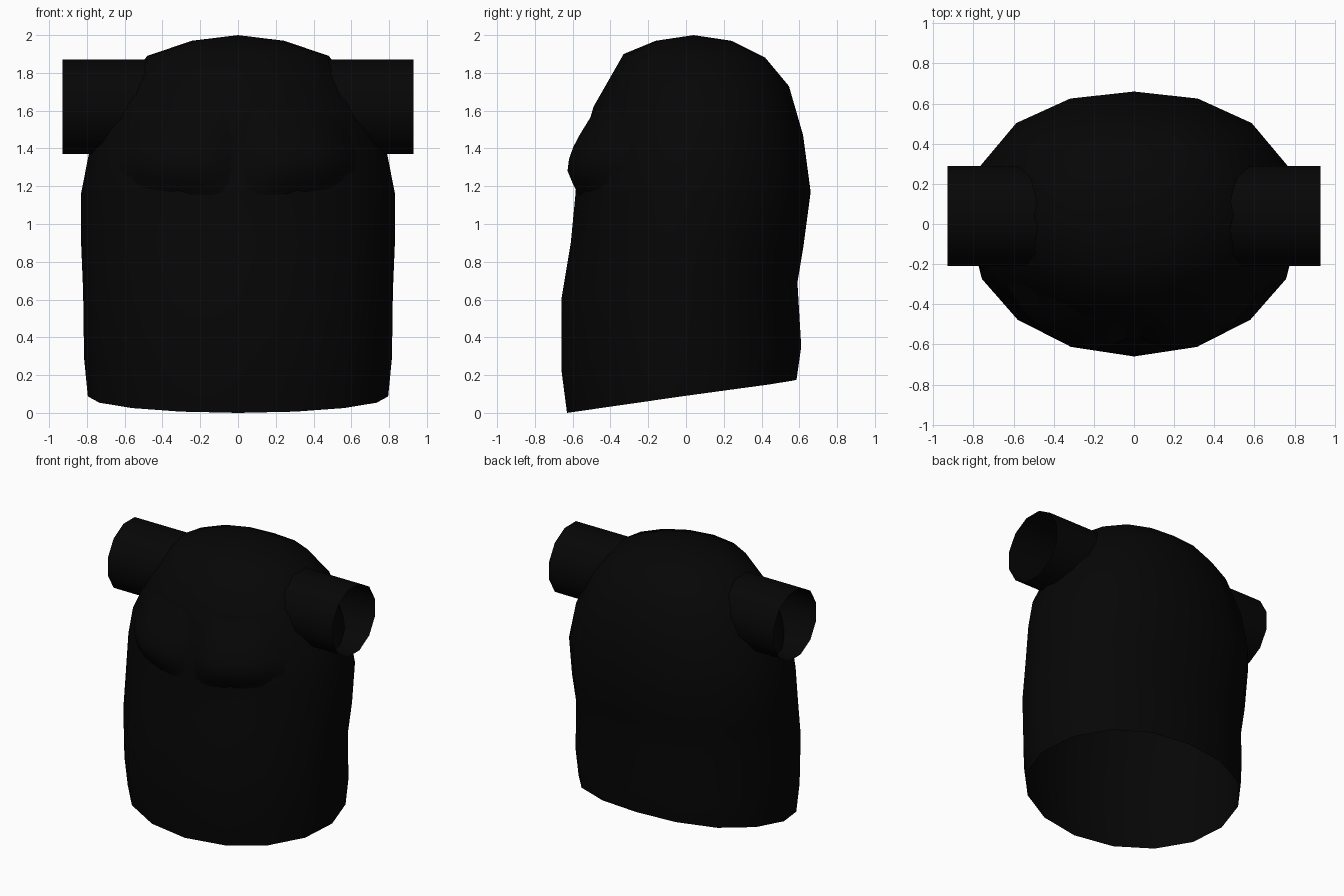
import bpy, bmesh, math

if "Cube" in bpy.data.objects:
    bpy.data.objects.remove(bpy.data.objects["Cube"])

black = bpy.data.materials.new("black_cloth")
black.diffuse_color = (0.0018, 0.0018, 0.0018, 1)
black.use_nodes = True
black.node_tree.nodes["Principled BSDF"].inputs["Base Color"].default_value = black.diffuse_color


def finish(name, bm):
    me = bpy.data.meshes.new(name)
    bm.to_mesh(me)
    bm.free()
    ob = bpy.data.objects.new(name, me)
    bpy.context.collection.objects.link(ob)
    me.materials.append(black)
    bpy.ops.object.select_all(action='DESELECT')
    ob.select_set(True)
    bpy.context.view_layer.objects.active = ob
    bpy.ops.object.shade_smooth_by_angle(angle=math.radians(50))
    return ob


# Tilted oval rings: (front z, front y, back z, back y, half width)
RINGS = [
    (0.00, -0.63, 0.175, 0.585, 0.795),
    (0.23, -0.66, 0.35, 0.61, 0.815),
    (0.60, -0.66, 0.69, 0.59, 0.82),
    (0.90, -0.61, 0.87, 0.62, 0.83),
    (1.16, -0.585, 1.17, 0.66, 0.83),
    (1.32, -0.575, 1.47, 0.62, 0.785),
    (1.62, -0.49, 1.73, 0.545, 0.655),
    (1.90, -0.33, 1.88, 0.42, 0.48),
    (1.97, -0.16, 1.97, 0.24, 0.245),
]


def ring_point(ring, a, grow=0.0):
    """Point on a ring; angle 0 is the front, pi is the back."""
    zf, yf, zb, yb, w = ring
    t = (1 - math.cos(a)) / 2
    y = yf + (yb - yf) * t - grow * math.cos(a)
    if t > 0.5:
        y += 0.025 * math.sin(2 * a) ** 2    # squarer back
    return ((w + grow) * math.sin(a), y, zf + (zb - zf) * t)


def ring_at(z):
    """Ring interpolated at a given front height."""
    for lo, hi in zip(RINGS, RINGS[1:]):
        if z <= hi[0]:
            f = (z - lo[0]) / (hi[0] - lo[0])
            return [p + (q - p) * f for p, q in zip(lo, hi)]


def smooth(f):
    f = max(0.0, min(1.0, f))
    return f * f * (3 - 2 * f)


# Torso shell, open at the slanted hem
N = 16
bm = bmesh.new()
loops = [[bm.verts.new(ring_point(r, 2 * math.pi * i / N)) for i in range(N)] for r in RINGS]
for lo, hi in zip(loops, loops[1:]):
    for i in range(N):
        j = (i + 1) % N
        bm.faces.new((lo[i], lo[j], hi[j], hi[i]))
crown = bm.verts.new((0, 0.04, 2.0))
for i in range(N):
    bm.faces.new((loops[-1][i], loops[-1][(i + 1) % N], crown))
finish("torso", bm)

COLS, ROWS = 10, 9
for side, label in ((-1, "right"), (1, "left")):
    # Chest muscle: bulging patch that follows the torso, its edges sunk in
    bm = bmesh.new()
    grid = []
    for r in range(ROWS + 1):
        v = r / ROWS
        row = []
        for c in range(COLS + 1):
            u = c / COLS
            low = 1.15 + 0.10 * u * u
            z = low + (1.72 - low) * v
            bulge = (smooth(u / 0.2) * smooth((1 - u) / 0.55)
                     * smooth((v + 0.08) / 0.32) * smooth((1 - v) / 0.65))
            row.append(bm.verts.new(ring_point(ring_at(z), side * math.radians(62) * u,
                                               0.088 * bulge - 0.022)))
        grid.append(row)
    for r in range(ROWS):
        for c in range(COLS):
            quad = (grid[r][c], grid[r][c + 1], grid[r + 1][c + 1], grid[r + 1][c])
            bm.faces.new(quad if side > 0 else quad[::-1])
    finish(label + "_chest", bm)

    # Sleeve: open twelve-sided tube
    bm = bmesh.new()
    rad = 0.25 / math.cos(math.radians(15))
    ends = []
    for x in (0.40, 0.93):
        ends.append([bm.verts.new((side * x,
                                   0.04 + rad * math.cos(math.radians(15 + 30 * k)),
                                   1.62 + rad * math.sin(math.radians(15 + 30 * k))))
                     for k in range(12)])
    for k in range(12):
        m = (k + 1) % 12
        quad = (ends[0][k], ends[0][m], ends[1][m], ends[1][k])
        bm.faces.new(quad[::-1] if side > 0 else quad)
    finish(label + "_sleeve", bm)
